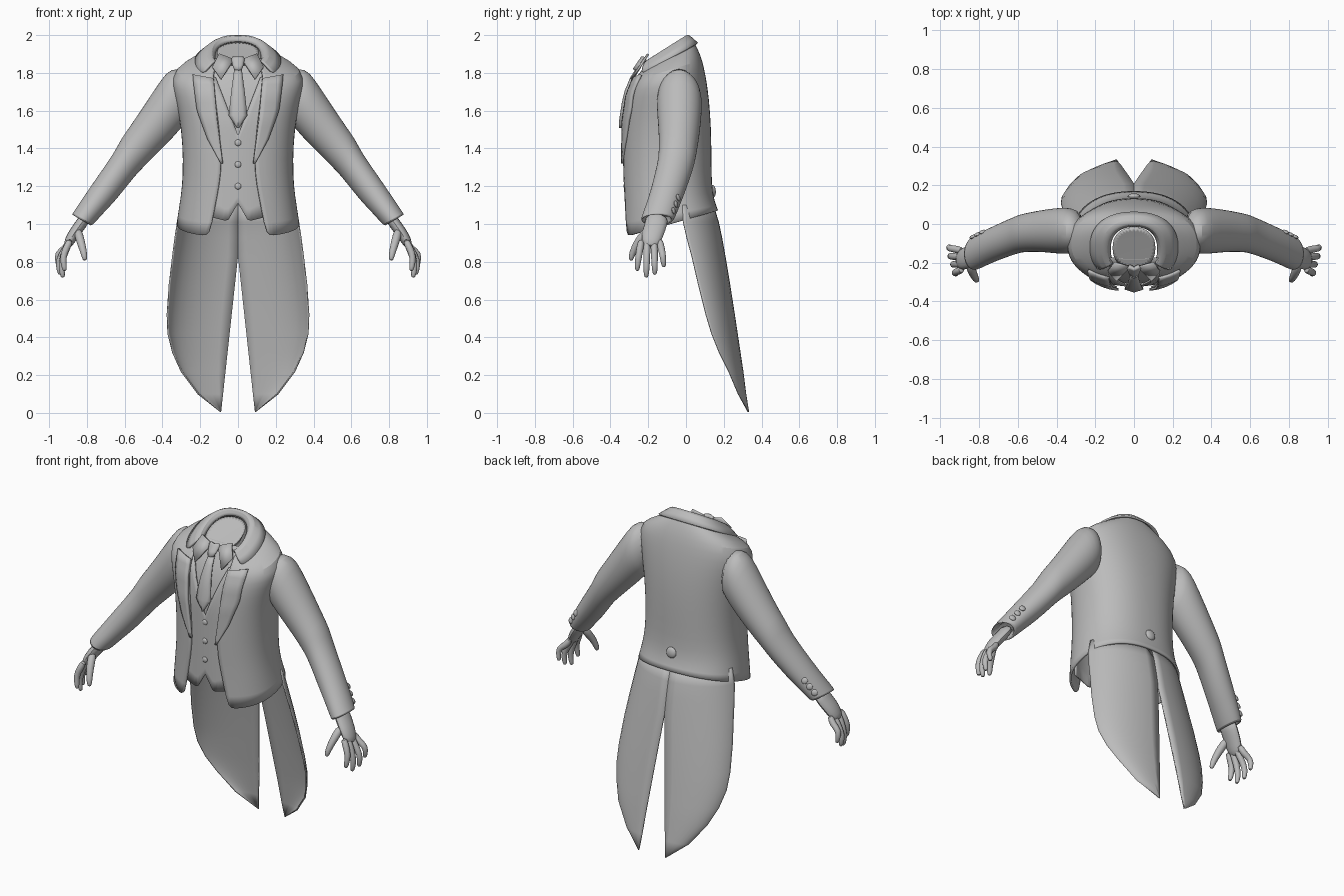
import bpy, bmesh, math
from mathutils import Vector

if "Cube" in bpy.data.objects:
    bpy.data.objects.remove(bpy.data.objects["Cube"])

mat = bpy.data.materials.new("plain_grey")
mat.use_nodes = True
mat.diffuse_color = (0.5, 0.5, 0.5, 1)
mat.node_tree.nodes["Principled BSDF"].inputs["Base Color"].default_value = (0.5, 0.5, 0.5, 1)


def finish(name, bm, thick=0, sub=0, angle=45):
    """Turn a bmesh into a shaded object."""
    bmesh.ops.recalc_face_normals(bm, faces=bm.faces)
    me = bpy.data.meshes.new(name)
    bm.to_mesh(me)
    bm.free()
    ob = bpy.data.objects.new(name, me)
    bpy.context.collection.objects.link(ob)
    me.materials.append(mat)
    if sub:
        ob.modifiers.new("smooth", "SUBSURF").levels = sub
    if thick:
        m = ob.modifiers.new("cloth", "SOLIDIFY")
        m.thickness, m.offset = thick, 0
    bpy.ops.object.select_all(action="DESELECT")
    bpy.context.view_layer.objects.active = ob
    ob.select_set(True)
    bpy.ops.object.shade_smooth_by_angle(angle=math.radians(angle))
    return ob


def loft(name, rows, closed=False, caps=False, **kw):
    """Skin a list of equally long point rows."""
    bm = bmesh.new()
    vs = [[bm.verts.new(p) for p in r] for r in rows]
    n = len(rows[0])
    for a, b in zip(vs, vs[1:]):
        for i in range(n if closed else n - 1):
            j = (i + 1) % n
            bm.faces.new((a[i], a[j], b[j], b[i]))
    if caps:
        bm.faces.new(vs[0])
        bm.faces.new(vs[-1])
    bmesh.ops.remove_doubles(bm, verts=bm.verts, dist=0.0005)
    return finish(name, bm, **kw)


def lerp(table, t, k=1):
    """Read column k of a table sorted by its first column."""
    if t <= table[0][0]:
        return table[0][k]
    for a, b in zip(table, table[1:]):
        if t <= b[0]:
            return a[k] + (b[k] - a[k]) * (t - a[0]) / (b[0] - a[0])
    return table[-1][k]


POW = 2 / 2.3


def ring(zf, zb, hw, yf, yb, e=None, n=36):
    """Tilted rounded loop, left open at the front by half width e."""
    a0 = 0 if e is None else math.asin((e / hw) ** (1 / POW))
    steps = n if e is None else n - 1
    out = []
    for i in range(n):
        a = a0 + (2 * math.pi - 2 * a0) * i / steps
        s, c = math.sin(a), math.cos(a)
        y = (yf + yb) / 2 - (yb - yf) / 2 * math.copysign(abs(c) ** POW, c)
        out.append((hw * math.copysign(abs(s) ** POW, s), y,
                    zf + (zb - zf) * (y - yf) / (yb - yf)))
    return out


# Jacket body: front z, back z, half width, front y, back y, opening
body = [(.93, 1.07, .32, -.33, .165, .15), (1.08, 1.12, .305, -.33, .145, .125),
        (1.2, 1.2, .29, -.332, .13, .1), (1.33, 1.35, .285, -.335, .13, .085),
        (1.5, 1.52, .295, -.333, .127, .1), (1.62, 1.66, .32, -.325, .117, .115),
        (1.7, 1.78, .345, -.305, .1, .125), (1.75, 1.87, .335, -.285, .08, .13),
        (1.78, 1.93, .235, -.27, .055, .13), (1.8, 1.97, .15, -.255, .03, .12)]
loft("jacket_body", [ring(*r) for r in body], thick=.012, sub=1)

chest = [(.9, -.33), (1.55, -.332), (1.68, -.312), (1.78, -.272), (1.87, -.21), (1.95, -.16)]


def front(x, z, off):
    """Point on the chest at x, z, raised by off."""
    yf, hw, yc = lerp(chest, z), lerp(body[:8], z, 2), -.1
    y = yc + (yf - yc) * (1 - abs(x / hw) ** 2.3) ** (1 / 2.3)
    return (x, y - off, z)


# Waistcoat with pointed hem and V neck, shirt front behind it
hem = [(0, 1.11), (.055, 1.015), (.137, 1.035), (.2, 1.03)]
cols = [i * .2 / 12 for i in range(-12, 13)]
loft("waistcoat", [[front(x, lerp(hem, abs(x)) * (1 - t / 10)
                          + min(1.47 + abs(x) * 2.6, 1.78) * t / 10, -.014) for x in cols]
                   for t in range(11)], thick=.01)
loft("shirt_front", [[front(x * .75, 1.38 + t * .055, -.028) for x in cols]
                     for t in range(10)], thick=.006)

# Collar and neck
loft("jacket_collar", [ring(1.8, 1.965, .125, -.25, -.01, .11),
                       ring(1.825, 1.995, .14, -.26, 0, .12),
                       ring(1.825, 2.0, .155, -.272, .012, .13),
                       ring(1.765, 1.955, .225, -.295, .06, .18)], thick=.012, sub=1)
loft("neck_hollow", [ring(1.84, 1.97, .122, -.24, -.008), ring(1.86, 1.965, .108, -.225, -.02),
                     ring(1.83, 1.9, .095, -.21, -.035), ring(1.82, 1.85, .06, -.17, -.06),
                     ring(1.825, 1.83, .01, -.12, -.1)], closed=True, caps=True, sub=1, angle=60)

# Lapels and shirt collar points
inner = [(1.32, .08), (1.55, .11), (1.78, .13)]
outer = [(1.32, .09), (1.45, .16), (1.6, .215), (1.79, .24)]
for s, side in ((1, "left"), (-1, "right")):
    rows = []
    for t in range(15):
        z = 1.32 + .45 * t / 14
        a, b = lerp(inner, z), lerp(outer, z)
        rows.append([front(s * (a + (b - a) * u / 4), z + (.02 * u / 4 if t == 14 else 0), .012)
                     for u in range(5)])
    loft(side + "_lapel", rows, thick=.014)
    loft(side + "_shirt_collar", [[front(s * .022, 1.87, .012), front(s * .09, 1.765, .016)],
                                  [front(s * .1, 1.9, .012), front(s * .135, 1.83, .016)]], thick=.012)

# Necktie
blade = [(1.51, .002), (1.575, .048), (1.7, .034), (1.83, .016)]
loft("tie_blade", [[front(u * lerp(blade, z), z, .016 - .01 * abs(u)) for u in (-1, -.5, 0, .5, 1)]
                   for z in [1.51 + i * .02 for i in range(4)] + [1.575, 1.64, 1.7, 1.77, 1.83]], thick=.012)
loft("tie_knot", [[front(u * w, z, .026 - .014 * abs(u)) for u in (-1, -.6, 0, .6, 1)]
                  for z, w in ((1.815, .016), (1.84, .026), (1.87, .032), (1.88, .024))], thick=.02)


def button(name, pos, normal, r):
    bm = bmesh.new()
    bmesh.ops.create_uvsphere(bm, u_segments=16, v_segments=8, radius=r)
    bmesh.ops.scale(bm, vec=(1, 1, .45), verts=bm.verts)
    rot = Vector((0, 0, 1)).rotation_difference(Vector(normal)).to_matrix()
    bmesh.ops.rotate(bm, matrix=rot, verts=bm.verts)
    bmesh.ops.translate(bm, vec=pos, verts=bm.verts)
    finish(name, bm)


for i, z in enumerate((1.2, 1.315, 1.43)):
    button("waistcoat_button_%d" % i, front(0, z, -.008), (0, -1, 0), .017)
button("back_button", (0, .143, 1.175), (0, 1, .1), .033)

# Coat tails: z, half width, centre y, edge y
tail = [(.005, .092, .33, .329), (.1, .21, .315, .275), (.22, .3, .3, .225), (.32, .345, .285, .175),
        (.42, .37, .27, .135), (.52, .374, .255, .105), (.68, .363, .23, .065), (.83, .345, .205, .03),
        (.93, .332, .187, .003), (1.01, .32, .17, -.015), (1.1, .3, .142, -.02)]
for s, side in ((1, "left"), (-1, "right")):
    rows = []
    for z, w, yc, ye in tail:
        slit = max(0, .09 * (.83 - z) / .83)
        row = []
        for k in range(11):
            u = math.sin(k / 10 * math.pi / 2)
            row.append((s * (slit + (w - slit) * u), yc + (ye - yc) * (1 - math.sqrt(1 - .97 * u * u)) / .827, z))
        rows.append(row)
    loft(side + "_coat_tail", rows, thick=.008, angle=60)

# Sleeves: upper edge x z, lower edge x z, centre y, half depth
sleeve = [(.27, 1.83, .25, 1.55, -.04, .1), (.36, 1.825, .3, 1.51, -.035, .12),
          (.405, 1.77, .335, 1.465, -.035, .122), (.49, 1.64, .42, 1.38, -.035, .112),
          (.57, 1.52, .48, 1.32, -.04, .104), (.625, 1.445, .525, 1.275, -.047, .1),
          (.65, 1.385, .56, 1.235, -.055, .098), (.76, 1.23, .65, 1.12, -.095, .092),
          (.83, 1.125, .72, 1.05, -.127, .09), (.885, 1.045, .775, .985, -.155, .09),
          (.875, 1.05, .785, .995, -.155, .075), (.84, 1.08, .77, 1.03, -.145, .06)]


def sleeve_point(s, r, a, grow=1):
    ux, uz, lx, lz, yc, dy = r
    c, d = math.cos(a) * grow / 2, math.sin(a) * grow
    return Vector((s * ((ux + lx) / 2 + (ux - lx) * c), yc + dy * d, (uz + lz) / 2 + (uz - lz) * c))


def tube(name, path, flat=1):
    """Rounded limb along (x, y, z, radius) points; flat widens it in y."""
    rows = []
    for i, p in enumerate(path):
        d = Vector(path[min(i + 1, len(path) - 1)][:3]) - Vector(path[max(i - 1, 0)][:3])
        side = Vector((0, 1, 0))
        side = (side - d * side.dot(d) / d.length_squared).normalized()
        up = d.cross(side).normalized()
        rows.append([Vector(p[:3]) + p[3] * (side * flat * math.cos(k * math.pi / 4)
                                             + up * math.sin(k * math.pi / 4)) for k in range(8)])
    loft(name, rows, closed=True, caps=True, sub=1, angle=70)


# Fingers: knuckle y, tip x y z
fingers = {"index": (-.235, .92, -.258, .75), "middle": (-.205, .93, -.21, .715),
           "ring": (-.17, .945, -.165, .73), "little": (-.14, .952, -.118, .77)}
for s, side in ((1, "left"), (-1, "right")):
    loft(side + "_sleeve", [[sleeve_point(s, r, k * math.pi / 10) for k in range(20)] for r in sleeve],
         closed=True, caps=True, sub=1)
    # Cuff buttons on the outer back of the sleeve
    for i, t in enumerate((.15, .55, .95)):
        r = [a + (b - a) * t for a, b in zip(sleeve[7], sleeve[9])]
        r = [a + (b - a) * (.3 + .5 * t) for a, b in zip(sleeve[7], sleeve[9])]
        p = sleeve_point(s, r, 1.0)
        button("%s_cuff_button_%d" % (side, i), p, p - sleeve_point(s, r, 0, 0), .019)
    # Hand
    tube(side + "_palm", [(s * .80, -.15, 1.05, .035), (s * .83, -.158, 1.0, .034),
                          (s * .865, -.175, .955, .034), (s * .895, -.187, .905, .03),
                          (s * .908, -.188, .875, .018)], flat=1.9)
    for name, (ky, tx, ty, tz) in fingers.items():
        tube("%s_%s_finger" % (side, name),
             [(s * .885, ky, .92, .02), (s * .91, ky * .6 + ty * .4, .87, .021),
              (s * (tx + .008), ky * .3 + ty * .7, tz + .075, .019),
              (s * tx, ty, tz + .02, .016), (s * (tx - .004), ty, tz, .009)])
    tube(side + "_thumb", [(s * .85, -.2, .97, .024), (s * .838, -.24, .925, .026),
                           (s * .822, -.275, .87, .021), (s * .812, -.29, .825, .017),
                           (s * .81, -.292, .805, .009)])
